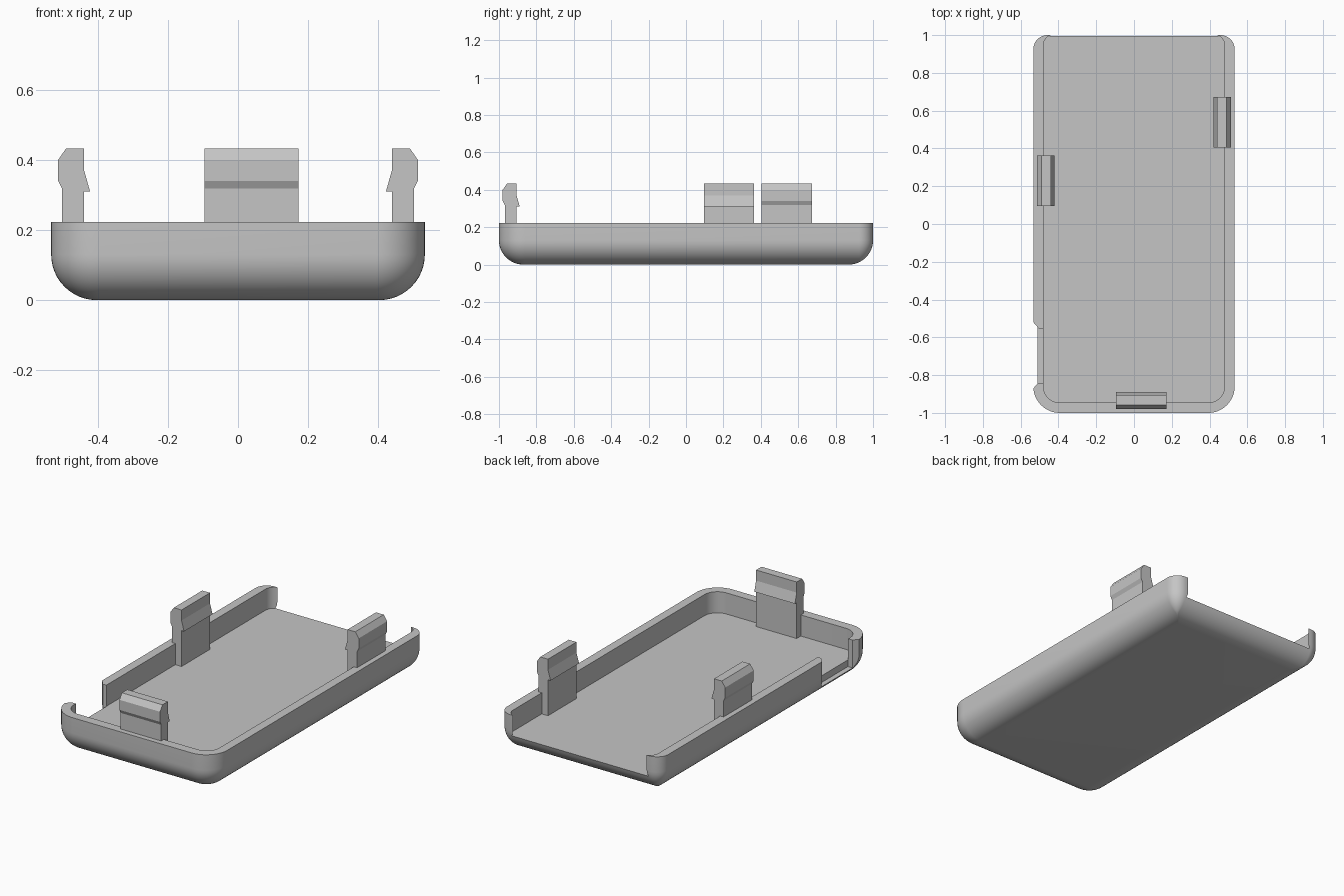
import bpy
import bmesh
from math import sin, cos, pi, radians
from mathutils import Matrix

if "Cube" in bpy.data.objects:
    bpy.data.objects.remove(bpy.data.objects["Cube"])

HALF_X, RIM, FILLET, FLOOR = 0.533, 0.222, 0.13, 0.096

grey = bpy.data.materials.new("plain grey")
grey.use_nodes = True
grey.diffuse_color = (0.56, 0.56, 0.56, 1)
grey.node_tree.nodes["Principled BSDF"].inputs["Base Color"].default_value = (0.56, 0.56, 0.56, 1)


def rounded_outline(hx, y0, y1, r_front, r_back, steps=12):
    """Plan outline with separate front and back corner radii."""
    corners = [(1, y1, r_back, 0), (-1, y1, r_back, 90),
               (-1, y0, r_front, 180), (1, y0, r_front, 270)]
    pts = []
    for side, y, r, start in corners:
        cx = side * (hx - r)
        cy = y - r if y > 0 else y + r
        for i in range(steps + 1):
            a = radians(start + 90 * i / steps)
            pts.append((cx + r * cos(a), cy + r * sin(a)))
    return pts


def loft(name, layers):
    """Solid through matching outlines, each given as (points, height)."""
    bm = bmesh.new()
    rings = [[bm.verts.new((x, y, z)) for x, y in pts] for pts, z in layers]
    n = len(rings[0])
    for low, high in zip(rings, rings[1:]):
        for i in range(n):
            j = (i + 1) % n
            bm.faces.new((low[i], low[j], high[j], high[i]))
    bm.faces.new(rings[0][::-1])
    bm.faces.new(rings[-1])
    bmesh.ops.recalc_face_normals(bm, faces=bm.faces)
    mesh = bpy.data.meshes.new(name)
    bm.to_mesh(mesh)
    bm.free()
    mesh.materials.append(grey)
    obj = bpy.data.objects.new(name, mesh)
    bpy.context.collection.objects.link(obj)
    return obj


def activate(obj):
    bpy.ops.object.select_all(action='DESELECT')
    obj.select_set(True)
    bpy.context.view_layer.objects.active = obj


def carve(obj, cutter):
    cutter.hide_render = True
    mod = obj.modifiers.new("carve", 'BOOLEAN')
    mod.operation = 'DIFFERENCE'
    mod.solver = 'EXACT'
    mod.object = cutter
    activate(obj)
    bpy.ops.object.modifier_apply(modifier=mod.name)
    bpy.data.objects.remove(cutter)


# Tray with a rounded lower edge
layers = []
for i in range(13):
    a = pi / 2 * i / 12
    d = FILLET * (1 - sin(a))
    outline = rounded_outline(HALF_X - d, -1 + d, 1 - d,
                              0.14 - d, max(0.075 - d, 0.004))
    layers.append((outline, FILLET * (1 - cos(a))))
layers.append((rounded_outline(HALF_X, -1, 1, 0.14, 0.075), RIM))
tray = loft("tray", layers)

# Cavity, open through the back
inside = rounded_outline(0.48, -0.945, 1.004, 0.085, 0.06)
carve(tray, loft("cavity_cutter", [(inside, FLOOR), (inside, 0.4)]))

# Side notch with sloped ends, a step below the floor
notch = [(-0.6, -0.87), (-0.533, -0.87), (-0.508, -0.842), (-0.479, -0.842),
         (-0.479, -0.555), (-0.503, -0.555), (-0.533, -0.52), (-0.6, -0.52)]
carve(tray, loft("notch_cutter", [(notch, 0.056), (notch, 0.4)]))
activate(tray)
bpy.ops.object.shade_smooth_by_angle(angle=radians(30))

# Snap clips: the profile is (distance in from the outer wall, height)
PROFILE = [(0.031, 0.08), (0.031, 0.318), (0.02, 0.34), (0.02, 0.4),
           (0.043, 0.433), (0.094, 0.433), (0.094, 0.37), (0.111, 0.31),
           (0.094, 0.31), (0.094, 0.08)]


def clip(name, edge, angle, centre):
    """Extrude the profile along the wall and turn it to face outward."""
    obj = loft(name, [(PROFILE, -0.134), (PROFILE, 0.134)])
    stand = Matrix(((-1, 0, 0, edge), (0, 0, 1, centre),
                    (0, 1, 0, 0), (0, 0, 0, 1)))
    obj.data.transform(Matrix.Rotation(radians(angle), 4, 'Z') @ stand)


clip("left_clip", HALF_X, 0, 0.539)
clip("right_clip", HALF_X, 180, -0.229)
clip("front_clip", 1.0, -90, 0.038)
